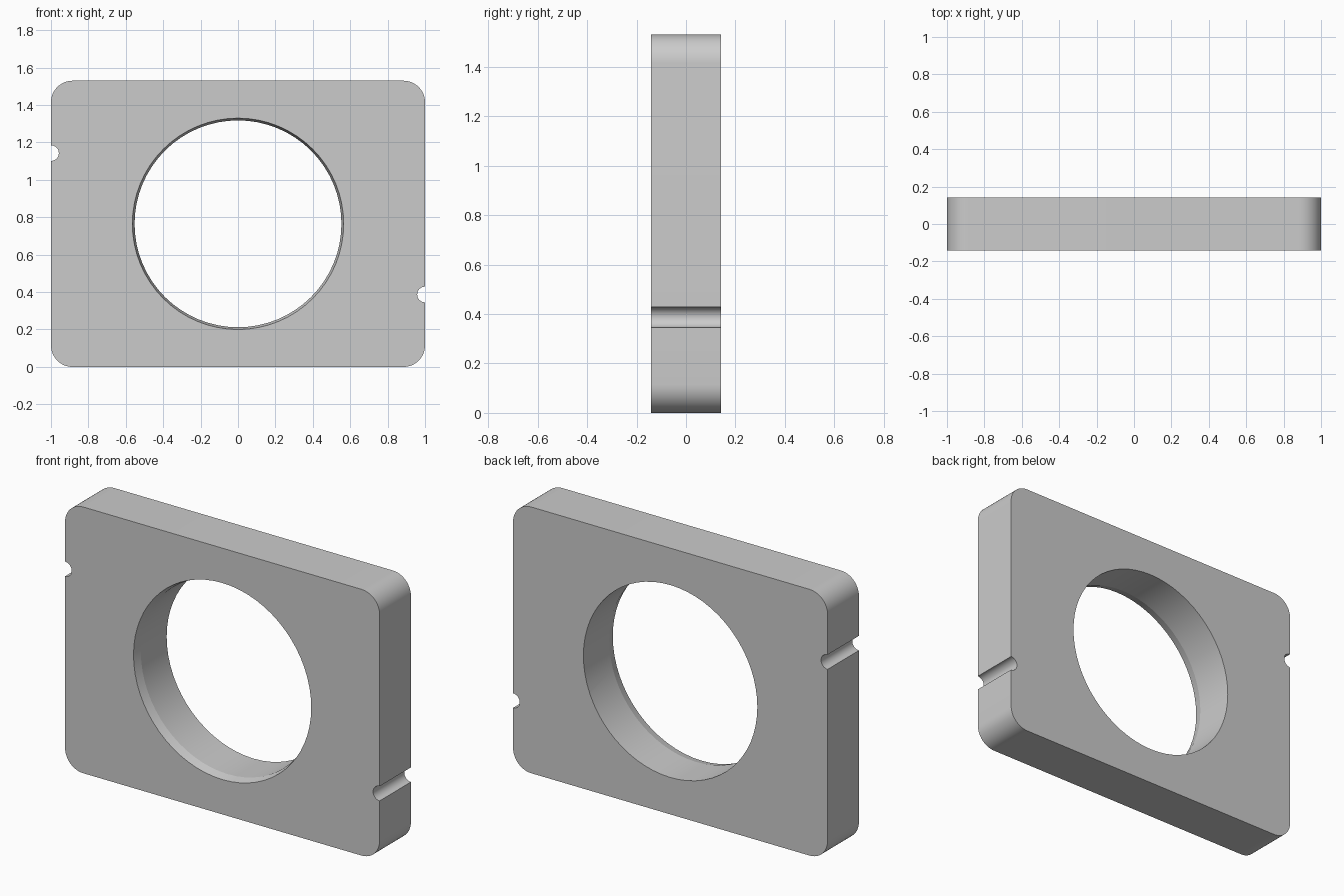
import bpy, bmesh
from math import sin, cos, radians, pi

if "Cube" in bpy.data.objects:
    bpy.data.objects.remove(bpy.data.objects["Cube"])

W, H, T = 1.0, 1.53, 0.142      # half width, height, half thickness
R, N, NZ = 0.115, 0.042, 0.387  # corner radius, notch radius, notch height


def arc(cx, cz, r, a0, a1, n):
    return [(cx + r * cos(radians(a0 + (a1 - a0) * i / n)),
             cz + r * sin(radians(a0 + (a1 - a0) * i / n))) for i in range(n + 1)]


def make_object(name, bm):
    bmesh.ops.recalc_face_normals(bm, faces=bm.faces)
    me = bpy.data.meshes.new(name)
    bm.to_mesh(me)
    bm.free()
    ob = bpy.data.objects.new(name, me)
    bpy.context.collection.objects.link(ob)
    return ob


# Plate: half outline with one notch, repeated by a half turn
half = (arc(W - R, R, R, -90, 0, 12)
        + arc(W, NZ, N, 270, 90, 16)
        + arc(W - R, H - R, R, 0, 90, 12))
outline = half + [(-x, H - z) for x, z in half]
bm = bmesh.new()
face = bm.faces.new([bm.verts.new((x, -T, z)) for x, z in outline])
ext = bmesh.ops.extrude_face_region(bm, geom=[face])
bmesh.ops.translate(bm, vec=(0, 2 * T, 0),
                    verts=[g for g in ext["geom"] if isinstance(g, bmesh.types.BMVert)])
plate = make_object("plate", bm)

# Hole cutter: round bore with a slight flare at the front
SEG = 64
bm = bmesh.new()
rings = []
for r, y in [(0.565, -T - 0.1), (0.565, -T), (0.553, -T + 0.05), (0.553, T + 0.1)]:
    rings.append([bm.verts.new((r * cos(2 * pi * i / SEG), y, H / 2 + r * sin(2 * pi * i / SEG)))
                  for i in range(SEG)])
for a, b in zip(rings, rings[1:]):
    for i in range(SEG):
        j = (i + 1) % SEG
        bm.faces.new((a[i], a[j], b[j], b[i]))
bm.faces.new(rings[0])
bm.faces.new(rings[-1])
cutter = make_object("hole_cutter", bm)
cutter.hide_render = True

# Cut the hole, then remove the cutter
mod = plate.modifiers.new("hole", "BOOLEAN")
mod.operation, mod.object, mod.solver = "DIFFERENCE", cutter, "EXACT"
bpy.context.view_layer.objects.active = plate
plate.select_set(True)
bpy.ops.object.modifier_apply(modifier=mod.name)
bpy.data.objects.remove(cutter)
cutter = None
plate.select_set(True)
bpy.ops.object.shade_smooth_by_angle(angle=radians(12))
